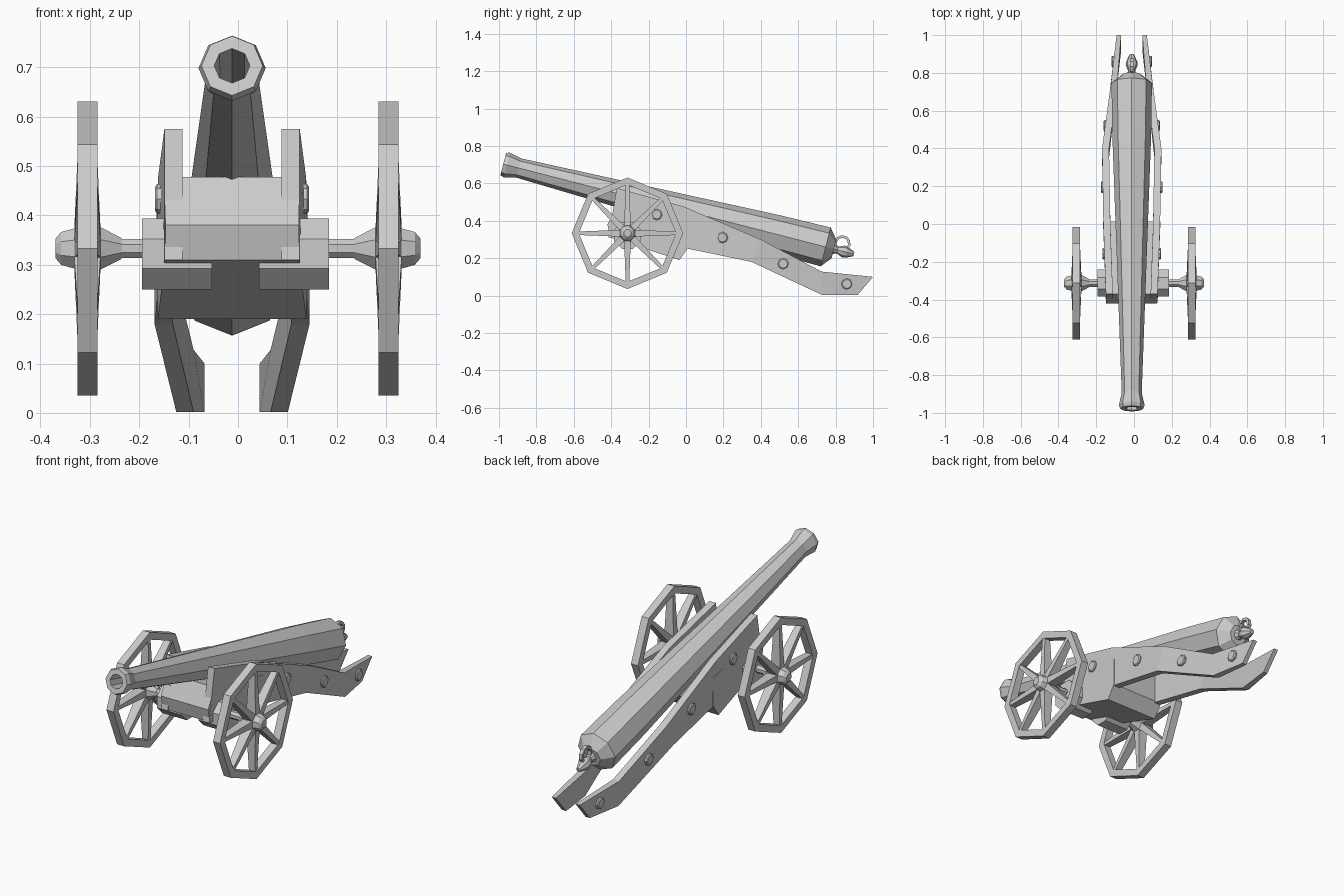
import bpy, bmesh
from math import cos, sin, pi
from mathutils import Vector

if "Cube" in bpy.data.objects:
    bpy.data.objects.remove(bpy.data.objects["Cube"])

CX = -0.012                       # the gun and carriage sit slightly off centre
HUB_Y, HUB_Z = -0.313, 0.333


def finish(name, bm):
    bmesh.ops.remove_doubles(bm, verts=bm.verts, dist=1e-5)
    bmesh.ops.recalc_face_normals(bm, faces=bm.faces)
    me = bpy.data.meshes.new(name)
    bm.to_mesh(me)
    bm.free()
    ob = bpy.data.objects.new(name, me)
    bpy.context.collection.objects.link(ob)
    return ob


def loft(bm, rings, cap=True, closed=False):
    vs = [[bm.verts.new(p) for p in r] for r in rings]
    n = len(vs[0])
    for k in range(len(vs) if closed else len(vs) - 1):
        a, b = vs[k], vs[(k + 1) % len(vs)]
        for i in range(n):
            j = (i + 1) % n
            bm.faces.new((a[i], a[j], b[j], b[i]))
    if cap and not closed:
        bm.faces.new(vs[0])
        bm.faces.new(vs[-1])


def turned(bm, origin, axis, side, profile, n=8, phase=0.0, closed=False):
    """Faceted solid of revolution; profile = (distance along axis, radius)."""
    axis = Vector(axis).normalized()
    u = Vector(side).normalized()
    v = axis.cross(u)
    rings = [[Vector(origin) + axis * s + (u * sin(2 * pi * i / n + phase) + v * cos(2 * pi * i / n + phase)) * r
              for i in range(n)] for s, r in profile]
    loft(bm, rings, closed=closed)


# Barrel: bore, flared muzzle, taper, breech
muzzle = Vector((CX, -0.977, 0.703))
breech = Vector((CX, 0.747, 0.26))
axis = (breech - muzzle).normalized()
L = (breech - muzzle).length
X = Vector((1, 0, 0))
bm = bmesh.new()
turned(bm, muzzle, axis, X, [(0.3, 0.034), (0, 0.036), (0, 0.062), (0.02, 0.068), (0.085, 0.053),
                             (1.5, 0.103), (L, 0.107), (L + 0.045, 0.052)])
finish("barrel", bm)

# Knob behind the breech
bm = bmesh.new()
turned(bm, breech, axis, X, [(0.04, 0.03), (0.065, 0.018), (0.095, 0.032), (0.115, 0.03), (0.155, 0.012)])
finish("breech_knob", bm)

# Loop standing on the knob
up = X.cross(axis)
if up.z < 0:
    up = -up
loop_c = breech + axis * 0.082 + up * 0.04
rings = []
for i in range(10):
    a = 2 * pi * i / 10
    d = axis * cos(a) + up * sin(a)
    rings.append([loop_c + d * (0.037 + dr) + X * dx
                  for dr, dx in ((-0.007, -0.009), (0.007, -0.009), (0.007, 0.009), (-0.007, 0.009))])
bm = bmesh.new()
loft(bm, rings, closed=True)
finish("breech_loop", bm)

# Carriage cheeks with trails: (top y, z, bottom y, z, outer offset, thickness)
stations = [(-0.37, 0.575, -0.415, 0.31, 0.137, 0.037),
            (-0.013, 0.476, 0.013, 0.25, 0.150, 0.037),
            (0.40, 0.30, 0.35, 0.18, 0.157, 0.037),
            (0.725, 0.128, 0.73, 0.002, 0.113, 0.035),
            (1.0, 0.10, 0.917, 0.002, 0.080, 0.024)]
bolts = [(-0.157, 0.433, 0.145), (0.195, 0.31, 0.153), (0.52, 0.17, 0.138), (0.86, 0.062, 0.096)]
for side, label in ((-1, "left"), (1, "right")):
    bm = bmesh.new()
    loft(bm, [[(CX + side * o, ty, tz), (CX + side * (o - t), ty, tz),
               (CX + side * (o - t), by, bz), (CX + side * o, by, bz)]
              for ty, tz, by, bz, o, t in stations])
    finish(label + "_cheek", bm)

    # Bolt heads along the cheek
    bm = bmesh.new()
    for y, z, o in bolts:
        turned(bm, (CX + side * (o - 0.02), y, z), (side, 0, 0), (0, 1, 0),
               [(0, 0.03), (0.027, 0.03), (0.031, 0.024)])
    finish(label + "_bolts", bm)

    # Axle bearing
    bm = bmesh.new()
    turned(bm, (side * 0.048 - 0.005, HUB_Y, 0.322), (side, 0, 0), (0, 1, 0),
           [(0, 0.078), (0.141, 0.078)], phase=pi / 8)
    finish(label + "_bearing", bm)

    # Wheel rim
    c = (0, HUB_Y, HUB_Z)
    bm = bmesh.new()
    turned(bm, c, (side, 0, 0), (0, 1, 0),
           [(0.285, 0.298), (0.325, 0.298), (0.325, 0.26), (0.285, 0.26)], closed=True)
    finish(label + "_wheel_rim", bm)

    # Hub
    bm = bmesh.new()
    turned(bm, c, (side, 0, 0), (0, 1, 0),
           [(0.236, 0.023), (0.285, 0.05), (0.325, 0.046), (0.358, 0.036), (0.37, 0.021)], phase=pi / 8)
    finish(label + "_hub", bm)

    # Tapered spokes
    bm = bmesh.new()
    for i in range(8):
        a = 2 * pi * i / 8
        d = Vector((0, cos(a), sin(a)))
        t = Vector((0, -sin(a), cos(a)))
        rings = []
        for r, w, h in ((0.03, 0.018, 0.027), (0.275, 0.009, 0.016)):
            p = Vector((side * 0.305, HUB_Y, HUB_Z)) + d * r
            rings.append([p + t * (w * m) + X * (h * k) for m, k in ((-1, -1), (1, -1), (1, 1), (-1, 1))])
        loft(bm, rings)
    finish(label + "_spokes", bm)

# Axle
bm = bmesh.new()
turned(bm, (-0.3, HUB_Y, HUB_Z), (1, 0, 0), (0, 1, 0), [(0, 0.021), (0.6, 0.021)], phase=pi / 8)
finish("axle", bm)

# Bed block between the cheeks, widening to the rear
bed = [(-0.37, 0.478), (-0.42, 0.38), (-0.405, 0.31), (-0.035, 0.19), (0.013, 0.257), (0.013, 0.40)]
bm = bmesh.new()
loft(bm, [[(CX + s * (0.135 + (y + 0.42) * 0.04), y, z) for y, z in bed] for s in (-1, 1)])
finish("bed_block", bm)
